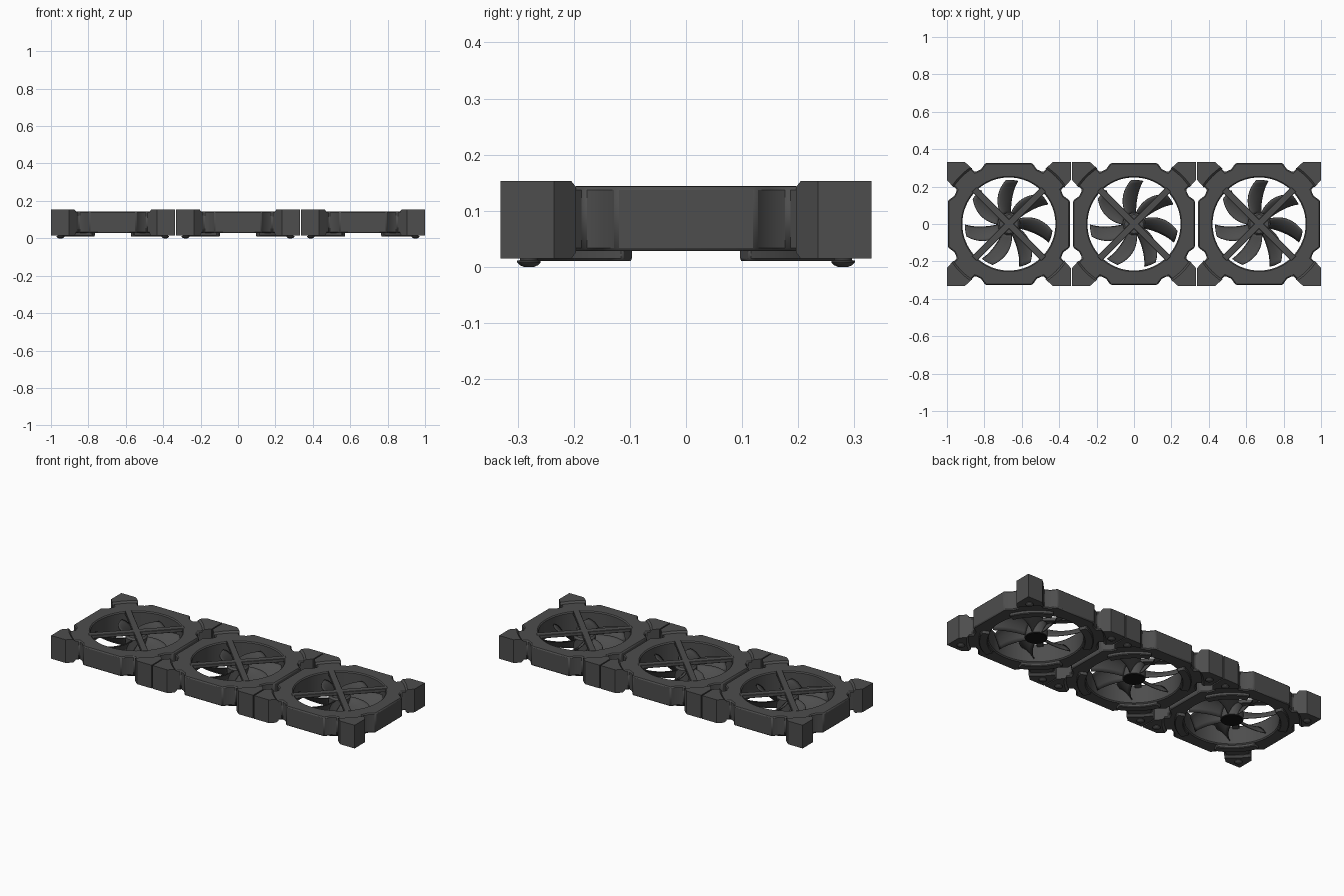
import bpy, bmesh, math
from mathutils import Matrix, Vector

if "Cube" in bpy.data.objects:
    bpy.data.objects.remove(bpy.data.objects["Cube"])


def material(name, v):
    m = bpy.data.materials.new(name)
    m.diffuse_color = (v, v, v, 1)
    m.use_nodes = True
    m.node_tree.nodes["Principled BSDF"].inputs["Base Color"].default_value = m.diffuse_color
    return m


GREY = material("dark grey plastic", 0.075)
BLACK = material("black", 0.008)


def finish(bm, name, x, mat=GREY, angle=30, bevel=0.0):
    bmesh.ops.recalc_face_normals(bm, faces=bm.faces)
    me = bpy.data.meshes.new(name)
    bm.to_mesh(me)
    bm.free()
    ob = bpy.data.objects.new(name, me)
    bpy.context.collection.objects.link(ob)
    ob.location.x = x
    me.materials.append(mat)
    if bevel:
        mod = ob.modifiers.new("edge chamfer", 'BEVEL')
        mod.width = bevel
        mod.segments = 1
        mod.limit_method = 'ANGLE'
        mod.angle_limit = math.radians(50)
    bpy.ops.object.select_all(action='DESELECT')
    ob.select_set(True)
    bpy.context.view_layer.objects.active = ob
    bpy.ops.object.shade_smooth_by_angle(angle=math.radians(angle))
    return ob


def arc(r, a0, a1, n):
    return [(r * math.cos(math.radians(a0 + (a1 - a0) * i / n)),
             r * math.sin(math.radians(a0 + (a1 - a0) * i / n))) for i in range(n + 1)]


def prism(loops, z0, z1):
    """Extrude a flat outline (with optional hole loops) from z0 to z1."""
    bm = bmesh.new()
    edges = []
    for pts in loops:
        vs = [bm.verts.new((p[0], p[1], z0)) for p in pts]
        edges += [bm.edges.new((vs[i], vs[(i + 1) % len(vs)])) for i in range(len(vs))]
    bmesh.ops.triangle_fill(bm, edges=edges, use_beauty=True)
    out = bmesh.ops.extrude_face_region(bm, geom=bm.faces[:])
    top = [g for g in out["geom"] if isinstance(g, bmesh.types.BMVert)]
    bmesh.ops.translate(bm, verts=top, vec=(0, 0, z1 - z0))
    return bm


def turned(bm, k):
    bmesh.ops.rotate(bm, verts=bm.verts, matrix=Matrix.Rotation(k * math.pi / 2, 3, 'Z'))
    return bm


def lathe(profile, n, center=(0, 0)):
    bm = bmesh.new()
    rings = [[bm.verts.new((center[0] + r * math.cos(2 * math.pi * i / n),
                            center[1] + r * math.sin(2 * math.pi * i / n), z))
              for i in range(n)] for r, z in profile]
    for a, b in zip(rings, rings[1:]):
        for i in range(n):
            j = (i + 1) % n
            bm.faces.new((a[i], a[j], b[j], b[i]))
    bm.faces.new(rings[0])
    bm.faces.new(rings[-1])
    return bm


def frame(x):
    # Octagonal body with notched necks and a round opening
    quarter = [(0.326, -0.125), (0.326, 0.125), (0.292, 0.15), (0.277, 0.182),
               (0.315, 0.22), (0.22, 0.315), (0.182, 0.277), (0.15, 0.292)]
    outline = []
    for k in range(4):
        rot = Matrix.Rotation(k * math.pi / 2, 2)
        outline += [rot @ Vector(p) for p in quarter]
    finish(prism([outline, arc(0.249, 0, 354.375, 63)], 0.028, 0.143),
           "fan_frame", x, bevel=0.006)


def corners(x):
    inner = arc(0.355, 56.5, 33.5, 8)
    for k in range(4):
        # Raised corner block with a curved, chamfered inner edge
        bm = prism([[(0.331, 0.235), (0.331, 0.331), (0.235, 0.331)] + inner], 0.015, 0.153)
        rim = [e for e in bm.edges
               if all(v.co.xy.length < 0.36 for v in e.verts)
               and abs(e.verts[0].co.z - e.verts[1].co.z) < 1e-5
               and any(abs(f.normal.z) < 0.5 for f in e.link_faces)
               and e.calc_length() < 0.05]
        bmesh.ops.bevel(bm, geom=rim, offset=0.011, segments=1, affect='EDGES')
        finish(turned(bm, k), "corner_block", x)
        # Curved tab below each corner
        tab = prism([arc(0.30, 22, 68, 14) + arc(0.254, 68, 22, 14)], 0.011, 0.032)
        finish(turned(tab, k), "lower_tab", x, bevel=0.004)
        # Round foot
        foot = lathe([(0.009, 0.0), (0.016, 0.003), (0.021, 0.008),
                      (0.021, 0.011), (0.016, 0.012), (0.016, 0.018)], 24, (0.28, 0.28))
        finish(turned(foot, k), "foot", x)


def spokes(x):
    # Diagonal cross guard over the opening
    for k in range(2):
        bm = prism([[(-0.262, -0.018), (0.262, -0.018), (0.262, 0.018), (-0.262, 0.018)]],
                   0.124, 0.1445)
        bmesh.ops.rotate(bm, verts=bm.verts,
                         matrix=Matrix.Rotation(math.pi / 4 + k * math.pi / 2, 3, 'Z'))
        finish(bm, "cross_spoke", x, bevel=0.002)


def rotor(x):
    # Hub and its dark underside
    finish(lathe([(0.06, 0.036), (0.06, 0.112), (0.05, 0.122)], 32), "hub", x)
    finish(lathe([(0.056, 0.031), (0.056, 0.037)], 32), "hub_underside", x, mat=BLACK)
    # Seven swept, pitched blades
    bm = bmesh.new()
    nr, nc = 10, 6
    for b in range(7):
        grid = []
        for i in range(nr + 1):
            t = i / nr
            r = 0.055 + 0.18 * t
            mid = math.radians(86 + 360 / 7 * b + 20 * (1 - t ** 1.5))
            chord = 0.05 + 0.03 * math.sin(math.pi * min(1, t * 0.85))
            row = []
            for j in range(nc + 1):
                s = j / nc - 0.5
                a = mid + s * chord / r
                z = 0.075 + s * (0.072 - 0.012 * t) + 0.012 * (1 - 4 * s * s)
                row.append(bm.verts.new((r * math.cos(a), r * math.sin(a), z)))
            grid.append(row)
        for i in range(nr):
            for j in range(nc):
                bm.faces.new((grid[i][j], grid[i + 1][j], grid[i + 1][j + 1], grid[i][j + 1]))
    ob = finish(bm, "fan_blades", x, angle=50)
    mod = ob.modifiers.new("thickness", 'SOLIDIFY')
    mod.thickness = 0.005
    mod.offset = 0


for cx in (-0.669, 0.0, 0.669):
    frame(cx)
    corners(cx)
    spokes(cx)
    rotor(cx)
